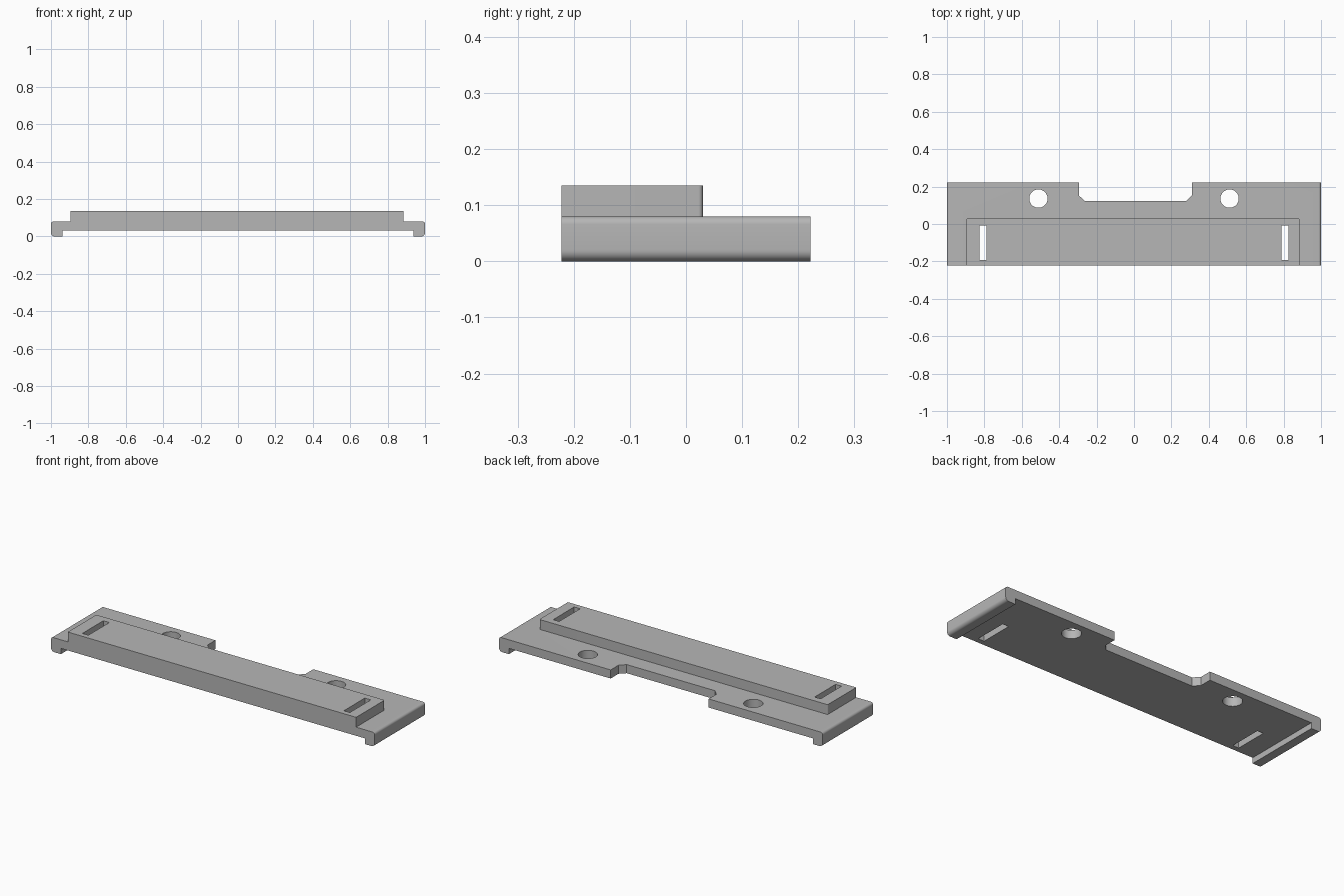
import bpy, bmesh, math
from mathutils import Vector

if "Cube" in bpy.data.objects:
    bpy.data.objects.remove(bpy.data.objects["Cube"], do_unlink=True)

HALF_DEPTH = 0.222
PLATE_TOP = 0.08
BLOCK_TOP = 0.135

grey = bpy.data.materials.new("plain grey")
grey.use_nodes = True
colour = (0.47, 0.47, 0.47, 1)
grey.diffuse_color = colour
grey.node_tree.nodes["Principled BSDF"].inputs["Base Color"].default_value = colour


def prism(name, points, direction):
    """Extrude a closed 3D outline along a vector."""
    bm = bmesh.new()
    face = bm.faces.new([bm.verts.new(p) for p in points])
    new = bmesh.ops.extrude_face_region(bm, geom=[face])["geom"]
    bmesh.ops.translate(bm, vec=direction,
                        verts=[v for v in new if isinstance(v, bmesh.types.BMVert)])
    bmesh.ops.recalc_face_normals(bm, faces=bm.faces)
    mesh = bpy.data.meshes.new(name)
    bm.to_mesh(mesh)
    bm.free()
    mesh.materials.append(grey)
    obj = bpy.data.objects.new(name, mesh)
    bpy.context.collection.objects.link(obj)
    return obj


def upright(name, outline, z0, z1):
    return prism(name, [(x, y, z0) for x, y in outline], Vector((0, 0, z1 - z0)))


def arc(cx, cy, r, start, end, steps):
    return [(cx + r * math.cos(math.radians(start + (end - start) * i / steps)),
             cy + r * math.sin(math.radians(start + (end - start) * i / steps)))
            for i in range(steps + 1)]


def combine(target, other, operation):
    mod = target.modifiers.new(other.name, 'BOOLEAN')
    mod.object, mod.operation, mod.solver = other, operation, 'EXACT'
    bpy.context.view_layer.objects.active = target
    bpy.ops.object.modifier_apply(modifier=mod.name)
    bpy.data.objects.remove(other, do_unlink=True)


# Plate with rounded side lips: a channel section run from front to back
side = [(0.939, 0.032), (0.939, 0)]
side += arc(0.98, 0.02, 0.02, -90, 0, 8)
side += arc(0.986, PLATE_TOP - 0.014, 0.014, 0, 90, 8)
section = side + [(-x, z) for x, z in reversed(side)]
plate = prism("mounting_plate", [(x, -HALF_DEPTH, z) for x, z in section],
              Vector((0, 2 * HALF_DEPTH, 0)))

# Raised block along the front edge, rear corners slightly rounded
left, right, back, r = -0.896, 0.885, 0.03, 0.008
outline = [(left, -HALF_DEPTH), (right, -HALF_DEPTH)]
outline += arc(right - r, back - r, r, 0, 90, 6)
outline += arc(left + r, back - r, r, 90, 180, 6)
combine(plate, upright("raised_block", outline, 0.06, BLOCK_TOP), 'UNION')

# Rear notch with angled inner corners
notch = [(-0.295, 0.3), (-0.295, 0.153), (-0.264, 0.123),
         (0.28, 0.123), (0.31, 0.153), (0.31, 0.3)]
combine(plate, upright("notch_cutter", notch, -0.1, 0.2), 'DIFFERENCE')

# Screw holes and strap slots on both sides
for s in (-1, 1):
    hole = arc(s * 0.511, 0.136, 0.049, 0, 360, 48)[:-1]
    combine(plate, upright("hole_cutter", hole, -0.1, 0.2), 'DIFFERENCE')
    slot = [(s * x, y) for x, y in
            ((0.789, -0.193), (0.826, -0.193), (0.826, -0.008), (0.789, -0.008))]
    combine(plate, upright("slot_cutter", slot, -0.1, 0.2), 'DIFFERENCE')

# Smooth the round surfaces, keep the edges crisp
bpy.ops.object.select_all(action='DESELECT')
plate.select_set(True)
bpy.context.view_layer.objects.active = plate
bpy.ops.object.shade_smooth_by_angle(angle=math.radians(30))
